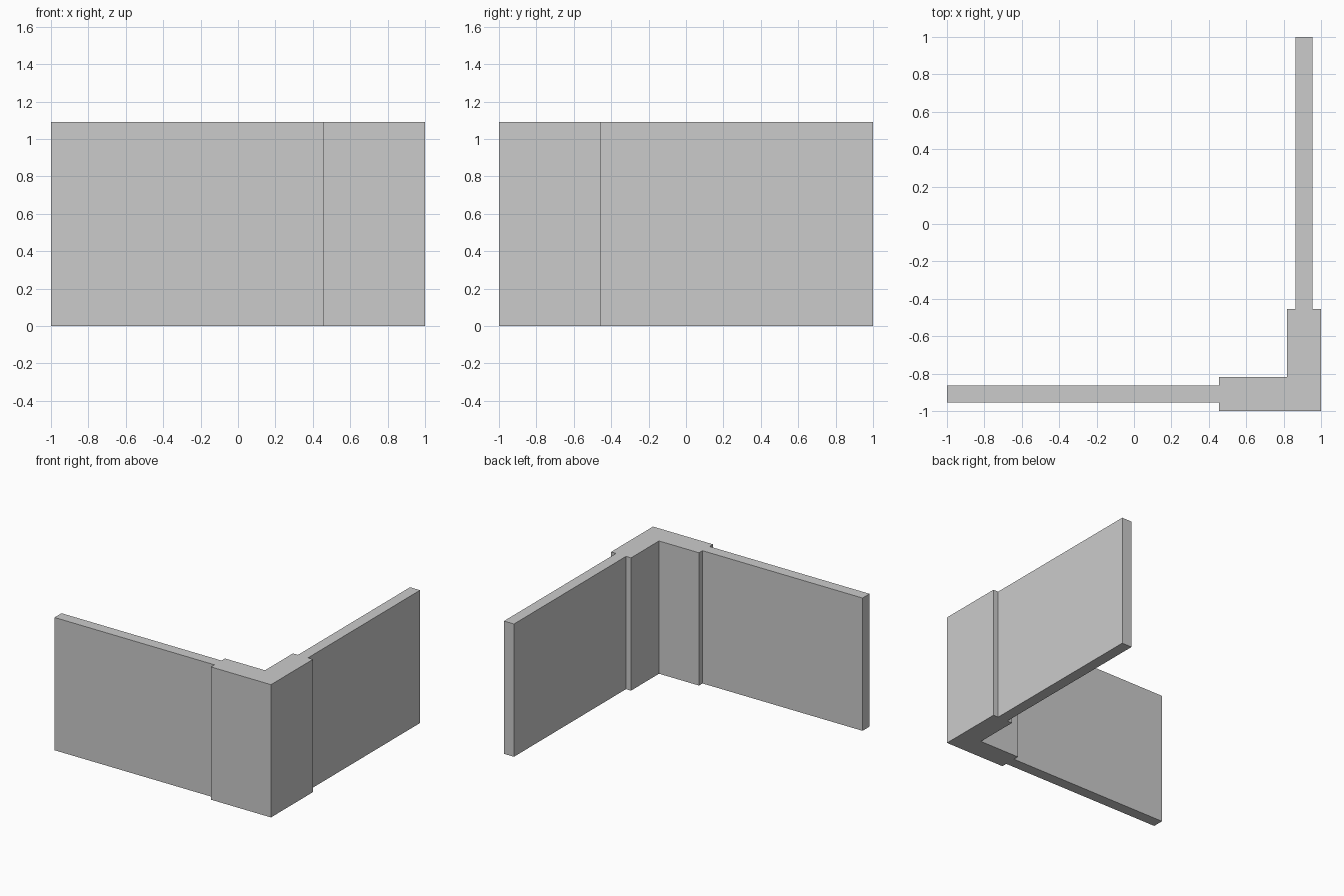
import bpy, bmesh

if "Cube" in bpy.data.objects:
    bpy.data.objects.remove(bpy.data.objects["Cube"])

U = 1 / 11           # base module: wall panel thickness
HEIGHT = 12 * U
OUT = 1.0            # outer face of the corner post
LEG = OUT - 6 * U    # where each post leg ends
INNER = OUT - 2 * U  # inner face of the post


def extrude_profile(name, points):
    """Extrude a plan outline from the floor to full height."""
    bm = bmesh.new()
    base = bm.faces.new([bm.verts.new((x, y, 0)) for x, y in points])
    top = bmesh.ops.extrude_face_region(bm, geom=[base], use_keep_orig=True)
    verts = [v for v in top["geom"] if isinstance(v, bmesh.types.BMVert)]
    bmesh.ops.translate(bm, verts=verts, vec=(0, 0, HEIGHT))
    bmesh.ops.recalc_face_normals(bm, faces=bm.faces)
    mesh = bpy.data.meshes.new(name)
    bm.to_mesh(mesh)
    bm.free()
    obj = bpy.data.objects.new(name, mesh)
    bpy.context.collection.objects.link(obj)
    return obj


# L-shaped corner post
extrude_profile("corner_post", [
    (LEG, -OUT), (OUT, -OUT), (OUT, -LEG),
    (INNER, -LEG), (INNER, -INNER), (LEG, -INNER)])

# Thin wall panels, centred on each post leg; the side one mirrors the front
# one across the corner diagonal
near, far = OUT - 0.5 * U, OUT - 1.5 * U
front = [(-1, -near), (LEG, -near), (LEG, -far), (-1, -far)]
extrude_profile("front_wall_panel", front)
extrude_profile("side_wall_panel", [(-y, -x) for x, y in front])
